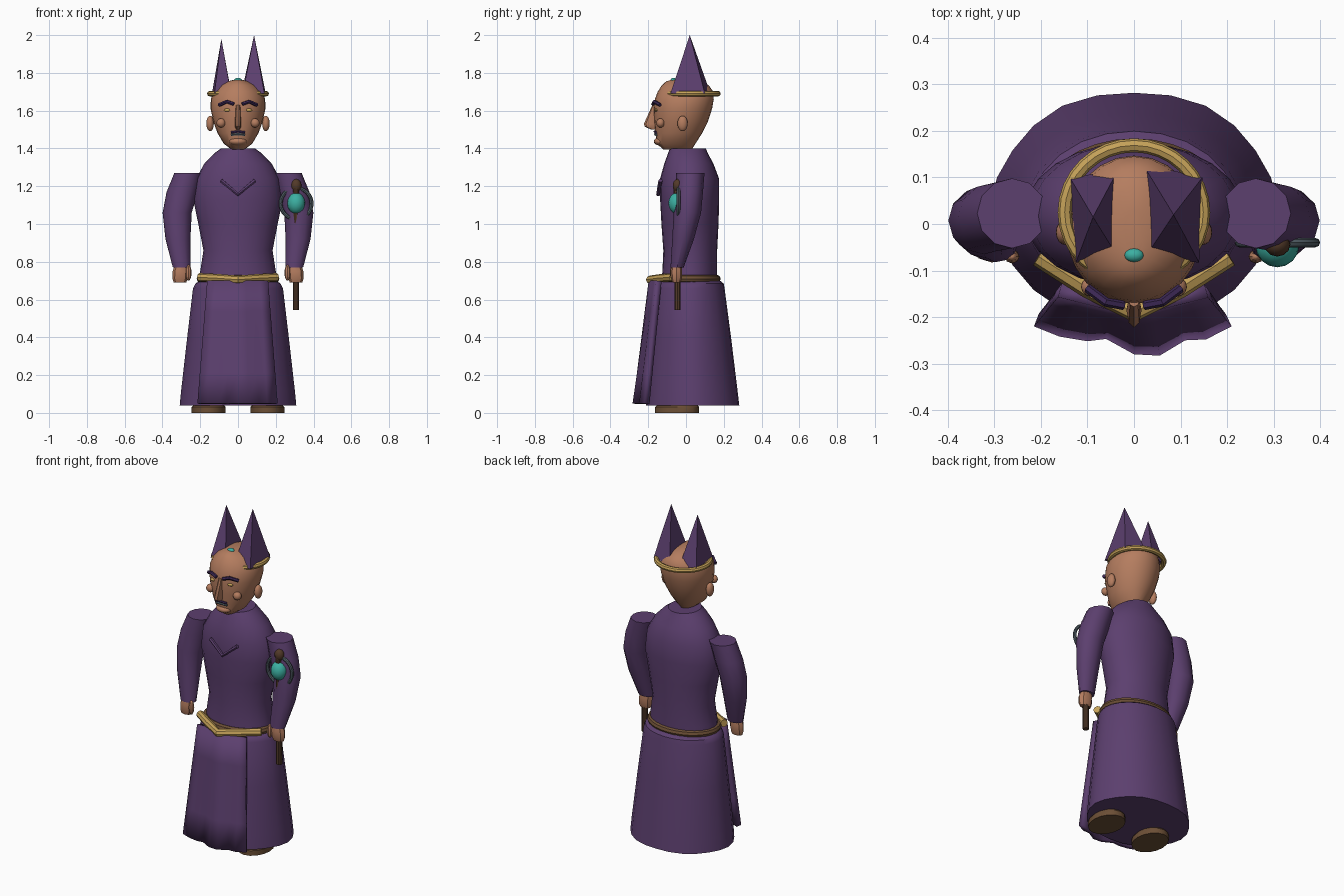
import bpy, bmesh, math
from mathutils import Vector


def material(name, rgb):
    m = bpy.data.materials.new(name)
    m.diffuse_color = (*rgb, 1)
    return m


PURPLE = material("purple cloth", (0.107, 0.050, 0.158))
DARK = material("dark purple", (0.045, 0.021, 0.090))
SKIN = material("skin", (0.46, 0.205, 0.115))
GOLD = material("gold", (0.56, 0.36, 0.10))
TEAL = material("teal", (0.045, 0.43, 0.36))
BROWN = material("brown leather", (0.15, 0.078, 0.036))
WOOD = material("dark wood", (0.085, 0.042, 0.022))
STEEL = material("grey metal", (0.085, 0.115, 0.135))


def finish(name, bm, mat):
    bmesh.ops.recalc_face_normals(bm, faces=bm.faces)
    me = bpy.data.meshes.new(name)
    bm.to_mesh(me)
    bm.free()
    me.materials.append(mat)
    ob = bpy.data.objects.new(name, me)
    bpy.context.collection.objects.link(ob)
    return ob


def bridge(bm, rings, closed=False):
    n = len(rings[0])
    pairs = list(zip(rings, rings[1:])) + ([(rings[-1], rings[0])] if closed else [])
    for a, b in pairs:
        for i in range(n):
            j = (i + 1) % n
            bm.faces.new((a[i], a[j], b[j], b[i]))
    if not closed:
        bm.faces.new(rings[0])
        bm.faces.new(rings[-1])


def loft(name, sections, mat, n=24, ripple=0.0):
    """Sections are (z, centre x, half width, front y, back y)."""
    bm = bmesh.new()
    rings = []
    for k, (z, cx, rx, yf, yb) in enumerate(sections):
        mid = (yf + yb) / 2
        w = ripple * (1 - k / max(1, len(sections) - 1))
        ring = []
        for i in range(n):
            a = 2 * math.pi * i / n
            r = 1 + w * math.cos(a * 6)
            ring.append(bm.verts.new((cx + rx * r * math.cos(a),
                                      mid + (yb - yf) / 2 * r * math.sin(a), z)))
        rings.append(ring)
    bridge(bm, rings)
    return finish(name, bm, mat)


def blob(name, loc, size, mat, seg=16):
    bm = bmesh.new()
    bmesh.ops.create_uvsphere(bm, u_segments=seg, v_segments=10, radius=1)
    for v in bm.verts:
        v.co = Vector(loc) + Vector([c * s for c, s in zip(v.co, size)])
    return finish(name, bm, mat)


def tube(name, pts, r, mat, n=8, closed=False):
    pts = [Vector(p) for p in pts]
    bm = bmesh.new()
    rings = []
    for i, p in enumerate(pts):
        if closed:
            d = pts[(i + 1) % len(pts)] - pts[i - 1]
        else:
            d = pts[min(i + 1, len(pts) - 1)] - pts[max(i - 1, 0)]
        d.normalize()
        ref = Vector((0, 0, 1)) if abs(d.z) < 0.8 else Vector((0, 1, 0))
        if name == "staff_ring":
            ref = Vector((0, 1, 0))
        u = d.cross(ref).normalized()
        v = d.cross(u)
        rings.append([bm.verts.new(p + r * (math.cos(2 * math.pi * k / n) * u
                                            + math.sin(2 * math.pi * k / n) * v)) for k in range(n)])
    bridge(bm, rings, closed)
    return finish(name, bm, mat)


def circle(cx, cy, rx, ry, n=32):
    return [(cx + rx * math.cos(2 * math.pi * i / n), cy + ry * math.sin(2 * math.pi * i / n))
            for i in range(n)]


# Robe skirt and torso
loft("skirt", [(0.04, 0, 0.305, -0.215, 0.285), (0.12, 0, 0.298, -0.21, 0.275),
               (0.40, 0, 0.267, -0.185, 0.24), (0.66, 0, 0.237, -0.16, 0.205),
               (0.685, 0, 0.225, -0.15, 0.20), (0.70, 0, 0.20, -0.13, 0.18)], PURPLE, 24, 0.012)
loft("torso", [(0.68, 0, 0.205, -0.13, 0.165), (0.75, 0, 0.20, -0.125, 0.165),
               (0.86, 0, 0.183, -0.12, 0.165), (1.00, 0, 0.21, -0.13, 0.172),
               (1.13, 0, 0.237, -0.137, 0.176), (1.24, 0, 0.222, -0.137, 0.175),
               (1.32, 0, 0.178, -0.115, 0.145), (1.375, 0, 0.125, -0.095, 0.115),
               (1.40, 0, 0.09, -0.085, 0.105)], PURPLE)

# Pleated front apron panel
bottom = [(-0.215, -0.22), (-0.16, -0.242), (-0.10, -0.252), (-0.06, -0.247), (0, -0.28),
          (0.055, -0.283), (0.11, -0.25), (0.155, -0.248), (0.21, -0.22)]
bm = bmesh.new()
rows = []
for t in (0, 0.25, 0.5, 0.75, 1):
    row = []
    for x, y in bottom:
        top_x = x * 0.76
        top_y = -0.198 + 0.25 * abs(top_x)
        row.append(bm.verts.new((x + (top_x - x) * t, y + (top_y - y) * t, 0.05 + 0.65 * t)))
    rows.append(row)
for a, b in zip(rows, rows[1:]):
    for i in range(len(a) - 1):
        bm.faces.new((a[i], a[i + 1], b[i + 1], b[i]))
apron = finish("apron", bm, PURPLE)
solid = apron.modifiers.new("thickness", 'SOLIDIFY')
solid.thickness = 0.03
solid.offset = -1

# Belt: leather band behind, gold V in front
tube("belt", [(x, y, 0.71) for x, y in circle(0, 0.015, 0.198, 0.148)], 0.021, BROWN, 8, True)
tube("belt_front", [(-0.205, -0.07, 0.718), (-0.10, -0.137, 0.713), (0, -0.19, 0.705),
                    (0.10, -0.137, 0.713), (0.205, -0.07, 0.718)], 0.022, GOLD)

# Chest chevron
tube("collar_chevron", [(-0.09, -0.135, 1.23), (0, -0.147, 1.157), (0.09, -0.135, 1.23)],
     0.011, PURPLE, 6)

for s, side in ((-1, "right"), (1, "left")):
    # Sleeves, hands, feet
    loft(side + "_sleeve", [(1.27, s * 0.262, 0.075, -0.052, 0.098), (1.17, s * 0.295, 0.083, -0.058, 0.09),
                            (1.06, s * 0.322, 0.077, -0.065, 0.08), (0.92, s * 0.318, 0.066, -0.073, 0.042),
                            (0.77, s * 0.298, 0.047, -0.082, -0.012)], PURPLE, 12)
    loft(side + "_hand", [(0.79, s * 0.30, 0.032, -0.075, -0.025), (0.75, s * 0.305, 0.041, -0.083, -0.02),
                          (0.71, s * 0.307, 0.04, -0.08, -0.022), (0.69, s * 0.307, 0.033, -0.072, -0.03)], SKIN, 8)
    blob(side + "_thumb", (s * 0.262, -0.07, 0.742), (0.016, 0.015, 0.042), SKIN, 8)
    loft(side + "_foot", [(0, s * 0.155, 0.09, -0.165, 0.07), (0.03, s * 0.155, 0.09, -0.165, 0.07),
                          (0.07, s * 0.155, 0.06, -0.12, 0.04)], BROWN, 16)
    # Face features
    blob(side + "_ear", (s * 0.148, -0.018, 1.532), (0.02, 0.027, 0.041), SKIN)
    blob(side + "_cheek", (s * 0.09, -0.135, 1.535), (0.024, 0.022, 0.024), SKIN, 12)
    blob(side + "_eye", (s * 0.057, -0.158, 1.603), (0.02, 0.008, 0.008), GOLD, 10)
    tube(side + "_brow", [(s * 0.022, -0.175, 1.635), (s * 0.06, -0.168, 1.648), (s * 0.10, -0.138, 1.63)],
         0.010, DARK, 6)

# Head
loft("head", [(1.395, 0, 0.035, -0.12, 0.03), (1.425, 0, 0.075, -0.155, 0.05), (1.48, 0, 0.108, -0.162, 0.085),
              (1.54, 0, 0.13, -0.168, 0.115), (1.61, 0, 0.145, -0.172, 0.138), (1.66, 0, 0.144, -0.165, 0.147),
              (1.70, 0, 0.13, -0.15, 0.145), (1.735, 0, 0.095, -0.128, 0.12), (1.755, 0, 0.055, -0.105, 0.08),
              (1.764, 0, 0.02, -0.075, 0.03)], SKIN)
blob("chin", (0, -0.135, 1.437), (0.047, 0.035, 0.022), SKIN)
loft("nose", [(1.50, 0, 0.009, -0.185, -0.15), (1.515, 0, 0.016, -0.218, -0.15), (1.53, 0, 0.016, -0.223, -0.15),
              (1.63, 0, 0.012, -0.178, -0.15)], SKIN, 8)
tube("mouth", [(-0.036, -0.155, 1.472), (0, -0.163, 1.476), (0.036, -0.155, 1.472)], 0.007, STEEL, 6)
tube("upper_lip", [(-0.036, -0.158, 1.485), (0, -0.165, 1.49), (0.036, -0.158, 1.485)], 0.007, DARK, 6)
blob("crown_gem", (0, -0.067, 1.76), (0.021, 0.015, 0.014), TEAL, 12)

# Gold circlet and the two pyramid horns
tube("circlet", [(x, y, 1.69) for x, y in circle(0, 0.025, 0.149, 0.144)], 0.015, GOLD, 8, True)


def horn(name, base, apex):
    hb = bmesh.new()
    b = [hb.verts.new((x, y, 1.69)) for x, y in base]
    tip = hb.verts.new(apex)
    hb.faces.new(b)
    for i in range(4):
        hb.faces.new((b[i], b[(i + 1) % 4], tip))
    finish(name, hb, PURPLE)


horn("right_horn", [(-0.138, 0.10), (-0.035, 0.115), (-0.037, -0.067), (-0.125, -0.083)], (-0.088, 0.015, 1.98))
horn("left_horn", [(0.018, 0.13), (0.147, 0.10), (0.14, -0.083), (0.025, -0.07)], (0.085, 0.02, 2.0))

# Staff with orb, ring and knob
tube("staff", [(0.307, -0.045, 0.545), (0.307, -0.046, 0.85), (0.307, -0.05, 1.19)], 0.017, WOOD, 10)
blob("staff_orb", (0.308, -0.046, 1.11), (0.047, 0.047, 0.057), TEAL)
tube("staff_ring", [(x, -0.04, z) for x, z in circle(0.308, 1.108, 0.082, 0.082)], 0.01, STEEL, 8, True)
blob("staff_knob", (0.308, -0.044, 1.203), (0.028, 0.026, 0.035), WOOD, 12)

# Smooth shading with sharp edges kept
for ob in bpy.context.scene.objects:
    ob.select_set(True)
    bpy.context.view_layer.objects.active = ob
bpy.ops.object.shade_smooth_by_angle(angle=math.radians(35))
